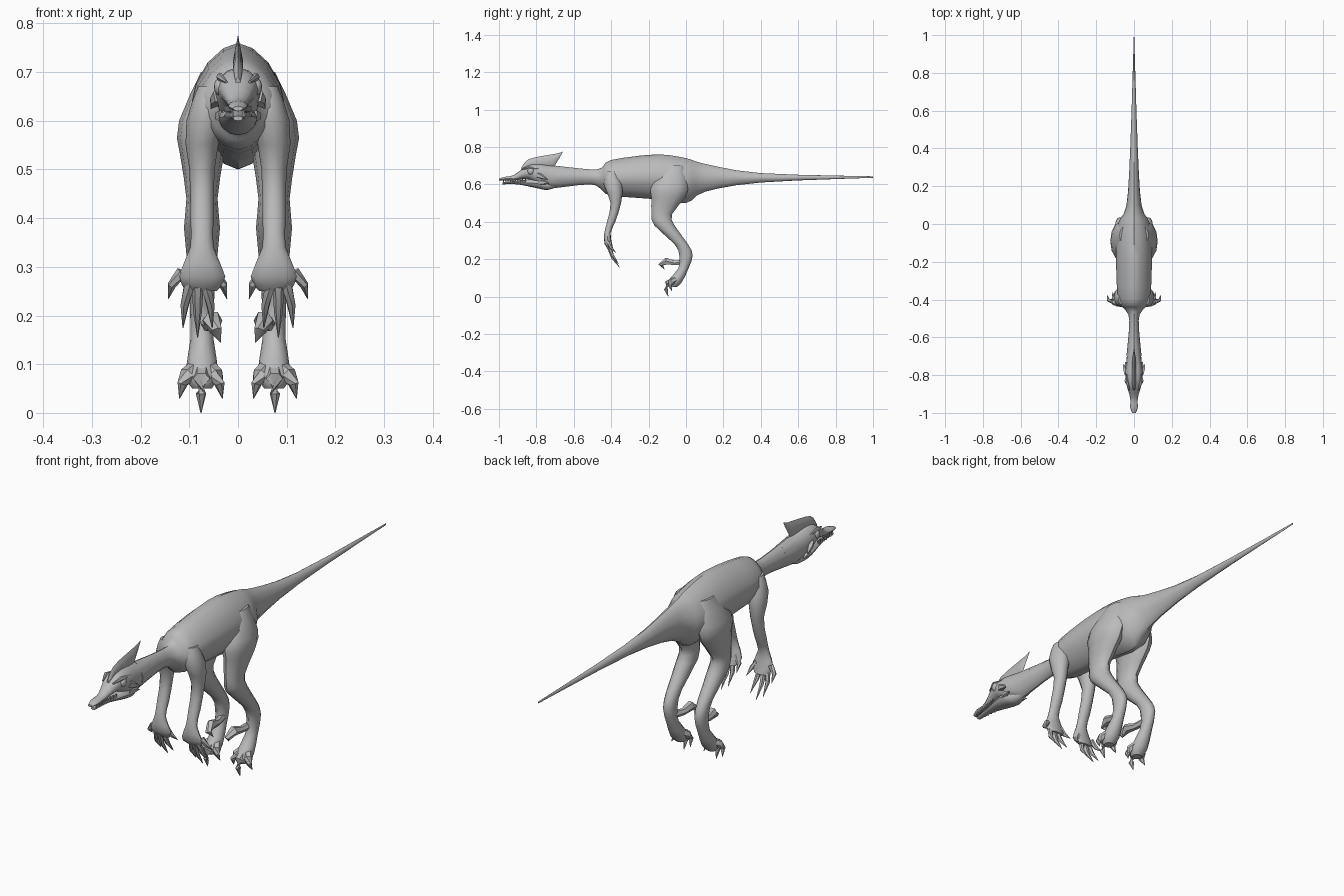
import bpy, bmesh, math
from mathutils import Vector

cube = bpy.data.objects.get("Cube")
if cube:
    bpy.data.objects.remove(cube, do_unlink=True)

skin = bpy.data.materials.new("plain_grey")
skin.use_nodes = True
grey = (0.5, 0.5, 0.5, 1)
skin.diffuse_color = grey
skin.node_tree.nodes["Principled BSDF"].inputs["Base Color"].default_value = grey


def finish(name, bm, mirror):
    """Turn a bmesh into a shaded object, optionally mirrored across x."""
    bmesh.ops.recalc_face_normals(bm, faces=bm.faces)
    mesh = bpy.data.meshes.new(name)
    bm.to_mesh(mesh)
    bm.free()
    mesh.materials.append(skin)
    part = bpy.data.objects.new(name, mesh)
    bpy.context.collection.objects.link(part)
    if mirror:
        modifier = part.modifiers.new("Mirror", 'MIRROR')
        modifier.use_mirror_merge = False
    bpy.ops.object.select_all(action='DESELECT')
    part.select_set(True)
    bpy.context.view_layer.objects.active = part
    bpy.ops.object.shade_smooth_by_angle(angle=math.radians(40))


def smooth(stations, steps=3):
    """Spline through the stations so that few of them are needed."""
    keys = [Vector(s) for s in stations]
    result = []
    for i in range(len(keys) - 1):
        start, end = keys[i], keys[i + 1]
        leave = (end - keys[max(i - 1, 0)]) / 2
        arrive = (keys[min(i + 2, len(keys) - 1)] - start) / 2
        for k in range(steps):
            t = k / steps
            blend = t * t * (3 - 2 * t)
            result.append(start.lerp(end, blend) + leave * t * (1 - t) ** 2
                          - arrive * t * t * (1 - t))
    return result + [keys[-1]]


def loft(bm, rings):
    """Skin a list of equal-length point rings and cap both ends."""
    loops = [[bm.verts.new(p) for p in ring] for ring in rings]
    n = len(loops[0])
    for a, b in zip(loops, loops[1:]):
        for i in range(n):
            j = (i + 1) % n
            bm.faces.new((a[i], a[j], b[j], b[i]))
    bm.faces.new(loops[0][::-1])
    bm.faces.new(loops[-1])


def circle(sides):
    """Cosine and sine pairs around a unit circle."""
    turns = [math.tau * i / sides for i in range(sides)]
    return [(math.cos(t), math.sin(t)) for t in turns]


def power(value, exponent):
    return math.copysign(abs(value) ** exponent, value)


def trunk(name, stations, peak=1, sides=12):
    """Loft along y; each station is y, bottom, top and half width."""
    rings = []
    for y, low, high, width in smooth(stations):
        middle, half = (low + high) / 2, (high - low) / 2
        rings.append([(width * power(c, peak), y, middle + half * power(s, peak))
                      for c, s in circle(sides)])
    bm = bmesh.new()
    loft(bm, rings)
    finish(name, bm, False)


def limb(name, stations):
    """Loft down z, leaning inward at the top; station: z, y, x and y radius."""
    rings = []
    for z, y, across, along in smooth(stations, steps=2):
        x = 0.074 - 0.2 * max(0, z - 0.56)
        rings.append([(x + across * c, y + along * s, z) for c, s in circle(12)])
    bm = bmesh.new()
    loft(bm, rings)
    finish(name, bm, True)


def tubes(name, paths, radii, sides=6):
    """Tapered bent tubes, one per path, mirrored as one object."""
    bm = bmesh.new()
    for path in paths:
        points = [Vector(p) for p in path]
        last = len(points) - 1
        rings = []
        for i, point in enumerate(points):
            along = points[min(i + 1, last)] - points[max(i - 1, 0)]
            turn = along.to_track_quat('Z', 'Y')
            rings.append([point + turn @ Vector((c, s, 0)) * radii[i]
                          for c, s in circle(sides)])
        loft(bm, rings)
    finish(name, bm, True)


# Neck, torso and tail in one skin
trunk("body", [
    (-.7, .58, .7, .04), (-.51, .6, .68, .025), (-.45, .57, .69, .05),
    (-.4, .54, .73, .085), (-.16, .52, .76, .095), (0, .5, .74, .085),
    (.1, .56, .71, .04), (.4, .61, .66, .02), (1, .635, .643, .001)],
    peak=1.2, sides=16)

# Skull, lower jaw and head crest
trunk("skull", [
    (-1, .62, .63, .01), (-.97, .62, .64, .02), (-.92, .62, .65, .02),
    (-.85, .63, .7, .04), (-.79, .6, .71, .046), (-.72, .58, .7, .04),
    (-.63, .6, .69, .03)])
trunk("lower_jaw", [
    (-.98, .6, .61, .01), (-.9, .6, .62, .02), (-.8, .58, .63, .04),
    (-.74, .57, .62, .03), (-.68, .59, .62, .01)])
trunk("crest", [
    (-.88, .67, .69, .005), (-.84, .68, .735, .01), (-.72, .69, .76, .01),
    (-.69, .72, .765, .006), (-.66, .77, .775, .001)], peak=1.5, sides=8)

# Eyes with brow ridges over them
bm = bmesh.new()
bmesh.ops.create_uvsphere(bm, u_segments=12, v_segments=8, radius=.018)
bmesh.ops.scale(bm, vec=(.7, 1, 1), verts=bm.verts)
bmesh.ops.translate(bm, vec=(.037, -.83, .67), verts=bm.verts)
finish("eyes", bm, True)
tubes("brow_ridges", [[(.024, -.88, .68), (.037, -.84, .69), (.036, -.77, .68)]],
      (.003, .008, .002))

# Cheek horns, one pair above the other
tubes("cheek_horns", [[(.036 - drop, -.79 + drop, .65 - 4 * drop),
                       (.047 - drop, -.77 + drop, .64 - 3 * drop),
                       (.056 - drop, -.74 + drop, .625 - 2 * drop)]
                      for drop in (0, .01)], (.018, .012, .001), sides=5)

# Interlocking teeth along both jaws
teeth = []
for i in range(14):
    y = -.975 + i * .009
    x = .012 + i * .001
    root, point = (.63, .61) if i % 2 else (.608, .627)
    teeth.append([(x, y, root), (x, y, point)])
tubes("teeth", teeth, (.004, .001), sides=4)

# Front limbs from shoulder to palm
limb("arms", [
    (.67, -.4, .03, .03), (.6, -.39, .04, .05), (.5, -.375, .026, .028),
    (.4, -.4, .024, .022), (.34, -.42, .024, .017), (.28, -.415, .048, .02),
    (.25, -.4, .03, .013)])

# Five fingers fanned out from the palm
fingers = []
for i in range(5):
    fan = i / 2 - 1
    base = Vector((.083 + .032 * fan, -.41, .26 + .03 * fan ** 2))
    tip = Vector((.083 + .06 * fan, -.355 - .02 * fan ** 2, .155 + .08 * fan ** 2))
    knuckle = (base + tip) / 2 + Vector((.007 * fan, -.01, 0))
    fingers.append([base, knuckle, tip])
tubes("fingers", fingers, (.012, .009, .001))

# Hind legs from hip to foot
limb("hind_legs", [
    (.7, -.06, .03, .05), (.6, -.087, .055, .1), (.53, -.095, .045, .09),
    (.44, -.13, .032, .055), (.38, -.115, .037, .054), (.28, -.025, .027, .036),
    (.22, 0, .025, .036), (.15, -.014, .024, .027), (.08, -.06, .034, .04),
    (.05, -.07, .02, .02)])

# Three clawed toes per foot, the outer two shorter
toes = []
for fan in (-1, 0, 1):
    short = .02 * abs(fan)
    toes.append([(.073 + .012 * fan, -.055, .09),
                 (.075 + .03 * fan, -.1 + short, .07 + short / 3),
                 (.076 + .038 * fan, -.108 + short, .04 + short),
                 (.076 + .044 * fan, -.095 + short, 1.5 * short)])
tubes("toes", toes, (.02, .017, .011, .001))

# Raised hooked toe in front of each ankle
tubes("hooked_toes", [[(.066, -.01, .185), (.056, -.06, .18), (.052, -.105, .19),
                       (.046, -.135, .17), (.036, -.115, .145)]],
      (.016, .014, .02, .013, .001))
